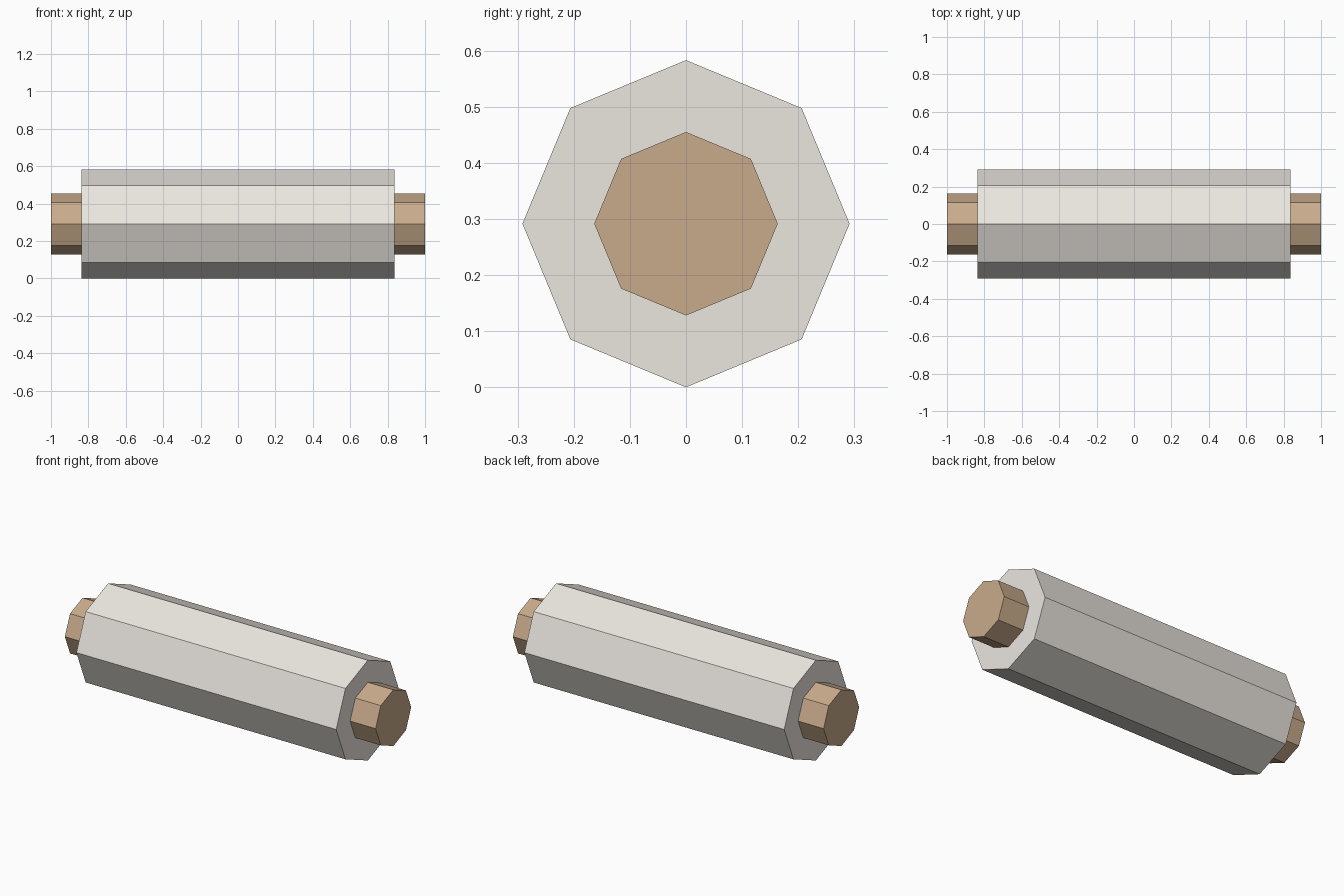
import bpy
from math import pi

if "Cube" in bpy.data.objects:
    bpy.data.objects.remove(bpy.data.objects["Cube"])

CENTRE_Z = 0.2915


def material(name, colour):
    mat = bpy.data.materials.new(name)
    mat.diffuse_color = colour
    mat.use_nodes = True
    mat.node_tree.nodes["Principled BSDF"].inputs["Base Color"].default_value = mat.diffuse_color
    return mat


def octagonal_bar(name, radius, length, mat):
    # Eight flat sides along x, with a corner pointing straight up
    bpy.ops.mesh.primitive_cylinder_add(
        vertices=8, radius=radius, depth=length,
        location=(0, 0, CENTRE_Z), rotation=(0, pi / 2, 0))
    obj = bpy.context.object
    obj.name = name
    obj.data.materials.append(mat)
    bpy.ops.object.transform_apply(location=False, rotation=True, scale=True)
    return obj


# Pale thick roll
octagonal_bar("roll", 0.2915, 1.672, material("pale", (0.83, 0.79, 0.74, 1)))

# Wooden rod running through it and sticking out at both ends
octagonal_bar("rod", 0.1635, 2.0, material("wood", (0.58, 0.41, 0.26, 1)))
